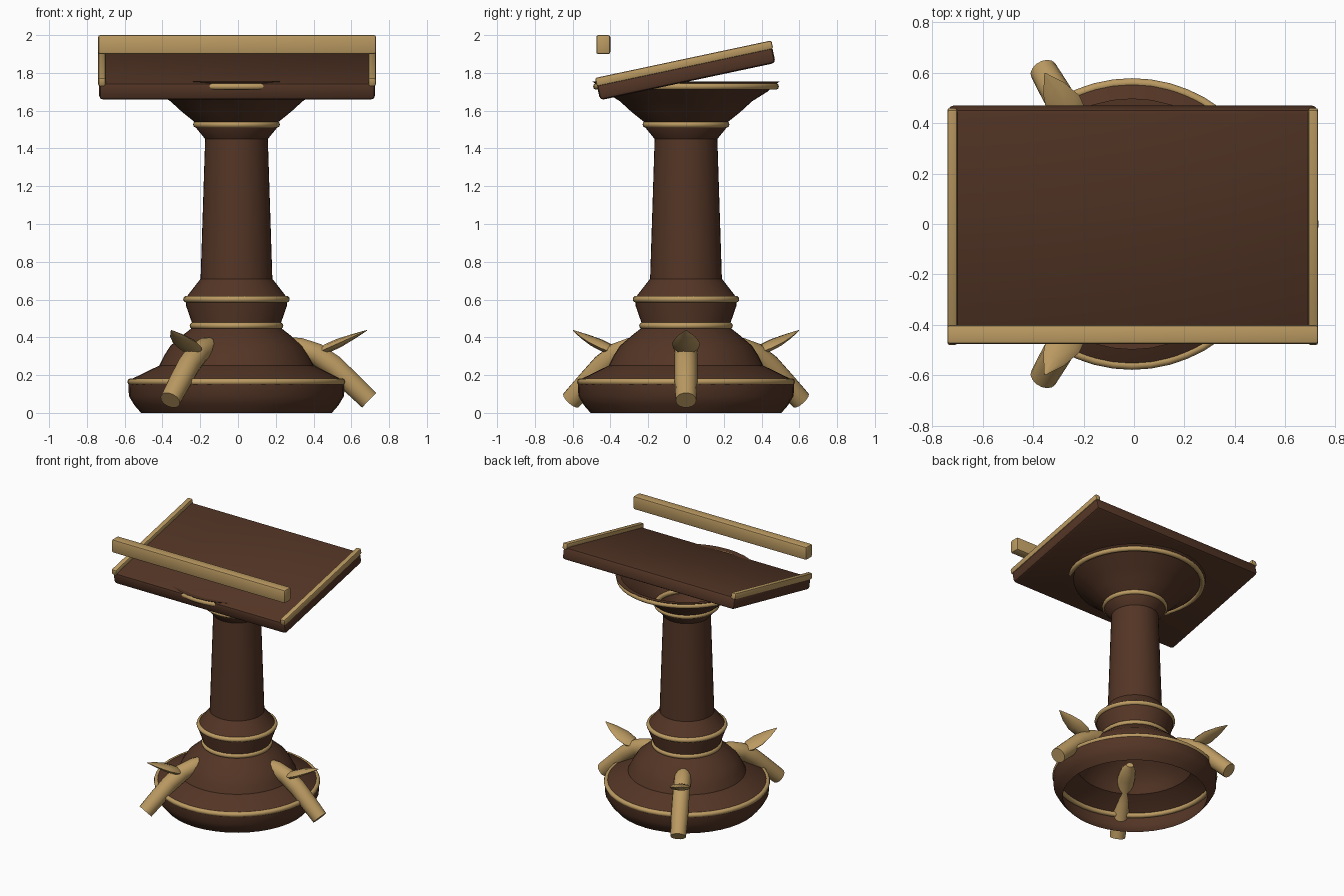
import bpy, bmesh, math
from mathutils import Vector, Matrix

if "Cube" in bpy.data.objects:
    bpy.data.objects.remove(bpy.data.objects["Cube"])

CX = -0.008          # pedestal axis
TILT = math.radians(12)


def material(name, rgb):
    m = bpy.data.materials.new(name)
    m.diffuse_color = (*rgb, 1)
    m.use_nodes = True
    m.node_tree.nodes["Principled BSDF"].inputs["Base Color"].default_value = m.diffuse_color
    return m


WOOD = material("dark wood", (0.088, 0.036, 0.019))
GOLD = material("pale gold wood", (0.50, 0.325, 0.122))


def finish(name, bm, mat, angle=35, fix_normals=True):
    if fix_normals:
        bmesh.ops.recalc_face_normals(bm, faces=bm.faces[:])
    me = bpy.data.meshes.new(name)
    bm.to_mesh(me)
    bm.free()
    me.materials.append(mat)
    ob = bpy.data.objects.new(name, me)
    bpy.context.collection.objects.link(ob)
    bpy.ops.object.select_all(action='DESELECT')
    ob.select_set(True)
    bpy.context.view_layer.objects.active = ob
    bpy.ops.object.shade_smooth_by_angle(angle=math.radians(angle))
    return ob


def skin(bm, rings, closed=True):
    """Join successive vertex loops with quads."""
    for a, b in zip(rings, rings[1:]):
        n = len(a)
        for i in range(n):
            j = (i + 1) % n
            bm.faces.new((a[i], a[j], b[j], b[i]))


def lathe(name, profile, mat, n=40):
    bm = bmesh.new()
    rings = []
    for r, z in profile:
        rings.append([bm.verts.new((CX + r * math.cos(math.tau * i / n),
                                    r * math.sin(math.tau * i / n), z)) for i in range(n)])
    skin(bm, rings)
    return finish(name, bm, mat, fix_normals=False)


def trim_ring(name, radius, z, minor=0.018, n=48, m=10):
    bm = bmesh.new()
    rings = []
    for k in range(n):
        a = math.tau * k / n
        ring = []
        for i in range(m):
            t = math.tau * i / m
            r = radius + minor * math.cos(t)
            ring.append(bm.verts.new((CX + r * math.cos(a), r * math.sin(a), z + minor * math.sin(t))))
        rings.append(ring)
    skin(bm, rings + rings[:1])
    return finish(name, bm, GOLD, 60)


def loft(name, sections, n, heading):
    """Tube along (radius, z) points with elliptical half width and half height."""
    bm = bmesh.new()
    turn = Matrix.Translation((CX, 0, 0)) @ Matrix.Rotation(heading, 4, 'Z')
    rings = []
    for k, (r, z, w, h) in enumerate(sections):
        p, q = sections[max(k - 1, 0)], sections[min(k + 1, len(sections) - 1)]
        t = Vector((q[0] - p[0], 0, q[1] - p[1])).normalized()
        up = Vector((-t.z, 0, t.x))
        ring = []
        for i in range(n):
            a = math.tau * i / n
            co = Vector((r, 0, z)) + Vector((0, w * math.cos(a), 0)) + up * (h * math.sin(a))
            ring.append(bm.verts.new(turn @ co))
        rings.append(ring)
    skin(bm, rings)
    bm.faces.new(rings[0])
    bm.faces.new(rings[-1])
    return finish(name, bm, GOLD, 50)


def box(name, size, centre, mat, bevel, tilt=0.0):
    bm = bmesh.new()
    bmesh.ops.create_cube(bm, size=1)
    bmesh.ops.scale(bm, vec=size, verts=bm.verts)
    bmesh.ops.bevel(bm, geom=bm.edges[:], offset=bevel, segments=2, profile=0.5, affect='EDGES')
    bm.transform(Matrix.Translation(centre) @ Matrix.Rotation(tilt, 4, 'X'))
    return finish(name, bm, mat, 30)


# Hollow turned pedestal, open at foot and bowl
lathe("pedestal", [
    (0.505, 0.0), (0.54, 0.04), (0.57, 0.09), (0.572, 0.165), (0.55, 0.182),
    (0.41, 0.25), (0.385, 0.30), (0.35, 0.355), (0.28, 0.415), (0.235, 0.45),
    (0.235, 0.475), (0.268, 0.57), (0.268, 0.61), (0.19, 0.71), (0.166, 1.45),
    (0.215, 1.51), (0.222, 1.54), (0.29, 1.595), (0.35, 1.65), (0.43, 1.70),
    (0.475, 1.74), (0.498, 1.755), (0.46, 1.752)], WOOD)

# Pale trim rings
for label, r, z in (("foot", 0.560, 0.165), ("lower_collar", 0.230, 0.462),
                    ("upper_collar", 0.264, 0.602), ("neck", 0.212, 1.527),
                    ("bowl", 0.474, 1.728)):
    trim_ring(label + "_ring", r, z)

# Three curved branch feet, each with a pointed leaf
BRANCH = [(0.20, 0.365, 0.025, 0.02), (0.26, 0.358, 0.05, 0.045), (0.33, 0.342, 0.06, 0.058),
          (0.42, 0.312, 0.06, 0.06), (0.51, 0.25, 0.06, 0.06), (0.60, 0.165, 0.06, 0.058),
          (0.702, 0.067, 0.055, 0.055)]
LEAF = [(0.42, 0.315, 0.02, 0.015), (0.48, 0.342, 0.068, 0.025), (0.545, 0.371, 0.074, 0.024),
        (0.62, 0.405, 0.048, 0.014), (0.69, 0.437, 0.003, 0.002)]
for k in range(3):
    loft("branch_foot_%d" % (k + 1), BRANCH, 14, k * math.tau / 3)
    loft("leaf_%d" % (k + 1), LEAF, 8, k * math.tau / 3)

# Tilted reading board with raised side rails
box("reading_board", (1.46, 0.95, 0.092), (-0.005, 0.0, 1.799), WOOD, 0.02, TILT)
for name, x in (("left_rail", -0.72), ("right_rail", 0.71)):
    box(name, (0.04, 0.955, 0.046), (x, -0.01, 1.850), GOLD, 0.01, TILT)

# Straight bar above the front edge
box("front_bar", (1.47, 0.074, 0.1), (-0.005, -0.438, 1.95), GOLD, 0.01)
